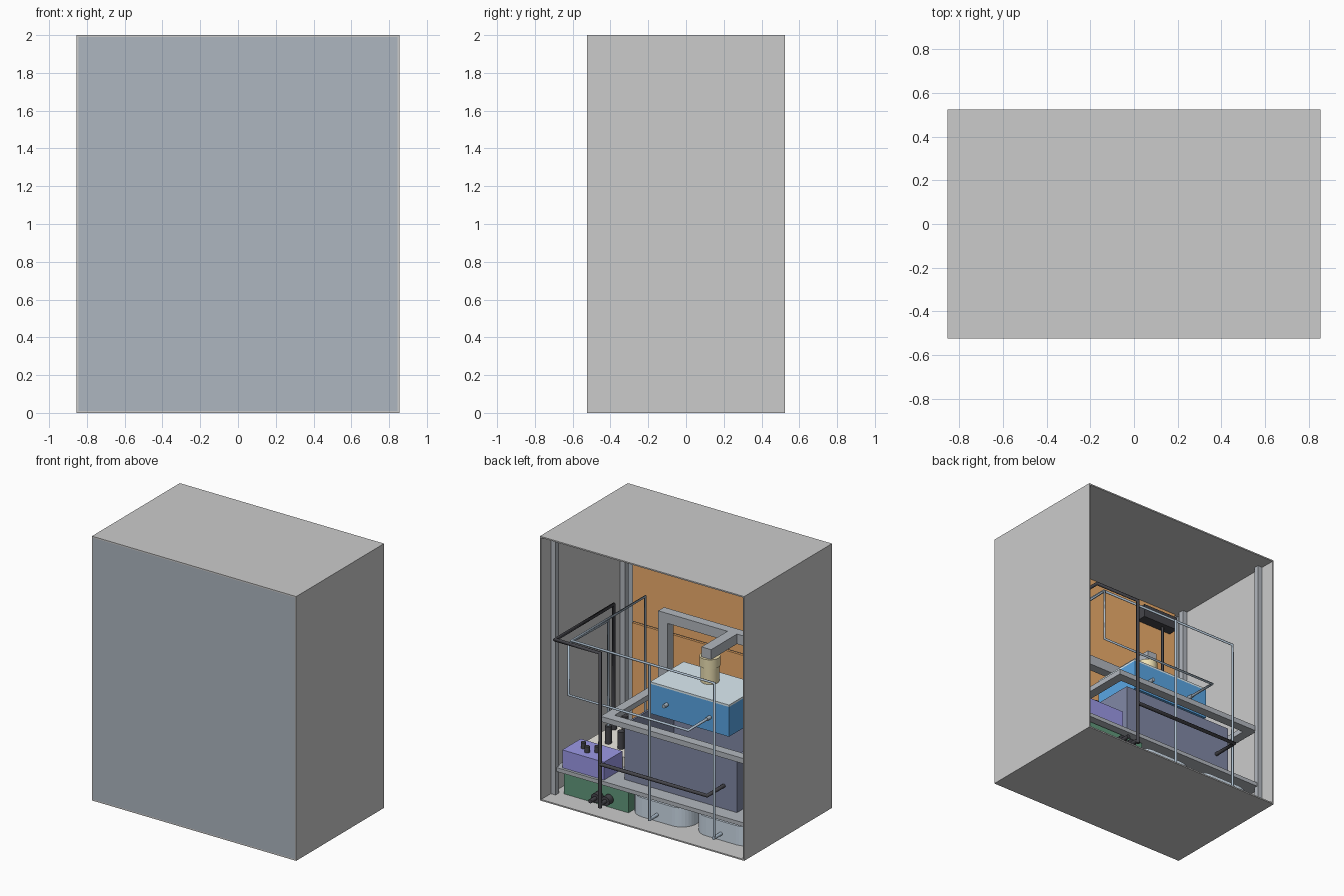
import bpy, bmesh, math
from mathutils import Vector

if "Cube" in bpy.data.objects:
    bpy.data.objects.remove(bpy.data.objects["Cube"])

MATS = {}
COL = {
    "slate": (0.42, 0.47, 0.53, 1), "orange": (0.85, 0.42, 0.15, 1),
    "steel": (0.45, 0.48, 0.52, 1), "navy": (0.22, 0.25, 0.38, 1),
    "blue": (0.10, 0.38, 0.78, 1), "pale": (0.72, 0.84, 0.90, 1),
    "yellow": (0.85, 0.75, 0.45, 1), "black": (0.06, 0.06, 0.07, 1),
    "pipe": (0.42, 0.52, 0.62, 1), "green": (0.12, 0.32, 0.20, 1),
    "violet": (0.33, 0.32, 0.80, 1), "tank": (0.62, 0.72, 0.82, 1),
    "cream": (0.85, 0.83, 0.76, 1),
}


def paint(ob, col):
    if col:
        if col not in MATS:
            MATS[col] = bpy.data.materials.new(col)
            MATS[col].diffuse_color = COL[col]
        ob.data.materials.append(MATS[col])
    return ob


def mesh(name, bm, col):
    me = bpy.data.meshes.new(name)
    bmesh.ops.recalc_face_normals(bm, faces=bm.faces)
    bm.to_mesh(me)
    bm.free()
    ob = bpy.data.objects.new(name, me)
    bpy.context.collection.objects.link(ob)
    return paint(ob, col)


def box(name, x, y, z, col=None):
    bm = bmesh.new()
    bmesh.ops.create_cube(bm, size=1)
    for v in bm.verts:
        v.co = Vector([(a + b) / 2 + c * (b - a) for (a, b), c in zip((x, y, z), v.co)])
    return mesh(name, bm, col)


def cyl(name, a, b, r, col, n=24):
    a, b = Vector(a), Vector(b)
    bm = bmesh.new()
    bmesh.ops.create_cone(bm, cap_ends=True, segments=n, radius1=r, radius2=r, depth=(b - a).length)
    q = (b - a).to_track_quat('Z', 'Y')
    for v in bm.verts:
        v.co = q @ v.co + (a + b) / 2
    for f in bm.faces:
        f.smooth = len(f.verts) == 4
    return mesh(name, bm, col)


def extrude_outline(name, pts, z0, z1, col):
    bm = bmesh.new()
    f = bm.faces.new([bm.verts.new((x, y, z0)) for x, y in pts])
    top = bmesh.ops.extrude_face_region(bm, geom=[f])["geom"]
    bmesh.ops.translate(bm, vec=(0, 0, z1 - z0), verts=[g for g in top if isinstance(g, bmesh.types.BMVert)])
    return mesh(name, bm, col)


def pipe(name, pts, r, col):
    cu = bpy.data.curves.new(name, 'CURVE')
    cu.dimensions = '3D'
    cu.bevel_depth = r
    cu.bevel_resolution = 2
    cu.use_fill_caps = True
    sp = cu.splines.new('POLY')
    sp.points.add(len(pts) - 1)
    for p, c in zip(sp.points, pts):
        p.co = (*c, 1)
    ob = bpy.data.objects.new(name, cu)
    bpy.context.collection.objects.link(ob)
    return paint(ob, col)


def ring(name, x, y, z, w, col):
    box(name + "_back", x, (y[1] - w, y[1]), z, col)
    box(name + "_front", x, (y[0], y[0] + w), z, col)
    inner = (y[0] + w, y[1] - w)
    box(name + "_left", (x[0], x[0] + w), inner, z, col)
    box(name + "_right", (x[1] - w, x[1]), inner, z, col)


# cabinet shell, open at the back
X, Y, T = 0.855, 0.525, 0.01
box("cabinet_floor", (-X, X), (-Y, Y), (0, T))
box("cabinet_roof", (-X, X), (-Y, Y), (2 - T, 2))
for side, s in (("left", -1), ("right", 1)):
    box(f"cabinet_wall_{side}", sorted((s * X, s * (X - T))), (-Y, Y), (T, 2 - T))
    for end, y in (("back", 0.37), ("front", -0.46)):
        box(f"post_{side}_{end}", sorted((s * 0.845, s * 0.805)), (y, y + 0.04), (T, 2 - T), "steel")
box("front_panel", (-X + T, X - T), (-Y, -Y + T), (T, 2 - T), "slate")
box("lower_inner_panel", (-0.8, 0.8), (-0.515, -0.497), (T, 0.97), "orange")
box("upper_inner_panel", (-0.8, 0.8), (-0.515, -0.5), (0.98, 2 - T), "orange")

# control unit on the front wall with its conduit
box("control_unit", (-0.75, -0.45), (-0.5, -0.42), (1.81, 1.91), "black")
pipe("control_conduit", [(-0.65, -0.46, 1.82), (-0.65, -0.46, 0.7)], 0.01, "black")

# lower shelf and upper rack
box("lower_shelf", (-0.845, 0.82), (-0.46, 0.4), (0.185, 0.215), "steel")
ring("rack", (-0.82, 0.45), (-0.38, 0.38), (0.65, 0.69), 0.07, "steel")

# open main tank hanging under the rack
tx, ty = (-0.63, 0.31), (-0.29, 0.29)
ring("tank_wall", tx, ty, (0.23, 0.64), 0.015, "navy")
box("tank_base", tx, ty, (0.215, 0.23), "navy")

# lifting gantry with arm and coupling
for n, x in (("right", 0.37), ("left", -0.82)):
    box(f"gantry_upright_{n}", (x, x + 0.08), (-0.38, -0.31), (0.69, 1.15), "steel")
box("gantry_beam", (-0.82, 0.45), (-0.38, -0.31), (1.15, 1.225), "steel")
box("gantry_arm", (-0.21, -0.13), (-0.31, 0.0), (1.15, 1.225), "steel")
cyl("coupling_base", (-0.165, -0.05, 0.96), (-0.165, -0.05, 1.08), 0.065, "yellow")
cyl("coupling_cap", (-0.165, -0.05, 1.08), (-0.165, -0.05, 1.15), 0.072, "yellow")

# blue chamber with lid and ports
box("chamber", (-0.5, 0.16), (-0.2, 0.2), (0.72, 0.945), "blue")
box("chamber_lid", (-0.5, 0.16), (-0.2, 0.2), (0.945, 0.96), "pale")
for i, x in enumerate((0.02, -0.34)):
    cyl(f"chamber_port_{i}", (x, 0.2, 0.825), (x, 0.24, 0.825), 0.014, "pipe", 16)

# two stadium-shaped reservoirs on the floor
for i, cx in enumerate((-0.01, -0.545)):
    pts = []
    for s in (1, -1):
        for k in range(17):
            a = math.radians(-90 + k * 180 / 16 + (0 if s > 0 else 180))
            pts.append((cx + s * 0.125 + 0.12 * math.cos(a), 0.24 + 0.12 * math.sin(a)))
    extrude_outline(f"reservoir_{i}", pts, T, 0.155, "tank")
    cyl(f"reservoir_port_{i}", (cx, 0.35, 0.06), (cx, 0.45, 0.06), 0.013, "pipe", 16)

# pump box with valves
box("pump_box", (0.23, 0.77), (-0.1, 0.36), (T, 0.17), "green")
for i, x in enumerate((0.46, 0.376)):
    cyl(f"pump_valve_stem_{i}", (x, 0.36, 0.085), (x, 0.49, 0.085), 0.015, "black", 16)
    cyl(f"pump_valve_{i}", (x, 0.38, 0.085), (x, 0.43, 0.085), 0.035, "black")

# violet driver box and valve manifold on the shelf
box("driver_box", (0.42, 0.77), (0.16, 0.38), (0.215, 0.35), "violet")
for i, (x, y) in enumerate(((0.67, 0.27), (0.555, 0.27), (0.61, 0.31))):
    cyl(f"driver_knob_{i}", (x, y, 0.35), (x, y, 0.395), 0.018, "black", 16)
box("manifold", (0.42, 0.79), (-0.3, 0.13), (0.215, 0.29), "cream")
for i, (x, y) in enumerate(((0.753, -0.21), (0.65, 0.0), (0.65, -0.2), (0.53, 0.02), (0.5, -0.08))):
    cyl(f"manifold_valve_{i}", (x, y, 0.29), (x, y, 0.42), 0.024, "black", 16)

# black coolant lines
pipe("black_riser", [(0.753, -0.21, 0.4), (0.753, -0.21, 1.23), (0.753, 0.49, 1.23),
                     (0.376, 0.49, 1.23), (0.376, 0.49, 0.06)], 0.014, "black")
pipe("black_branch", [(0.376, 0.49, 0.39), (-0.52, 0.49, 0.39), (-0.52, 0.29, 0.39)], 0.014, "black")

# blue-grey feed lines
pipe("reservoir_line", [(0.65, -0.44, 0.215), (0.65, -0.44, 1.23), (0.65, 0.44, 1.23),
                        (-0.545, 0.44, 1.23), (-0.545, 0.44, 0.05)], 0.01, "pipe")
pipe("reservoir_branch", [(-0.01, 0.45, 1.23), (-0.01, 0.45, 0.05)], 0.01, "pipe")
pipe("chamber_line", [(0.65, 0.0, 0.4), (0.65, 0.0, 1.215), (0.66, 0.46, 1.215),
                      (0.66, 0.46, 0.825), (-0.34, 0.46, 0.825), (-0.34, 0.22, 0.825)], 0.01, "pipe")

for m in bpy.data.materials:
    if m.users and not m.is_grease_pencil:
        m.use_nodes = True
        m.node_tree.nodes["Principled BSDF"].inputs["Base Color"].default_value = m.diffuse_color
